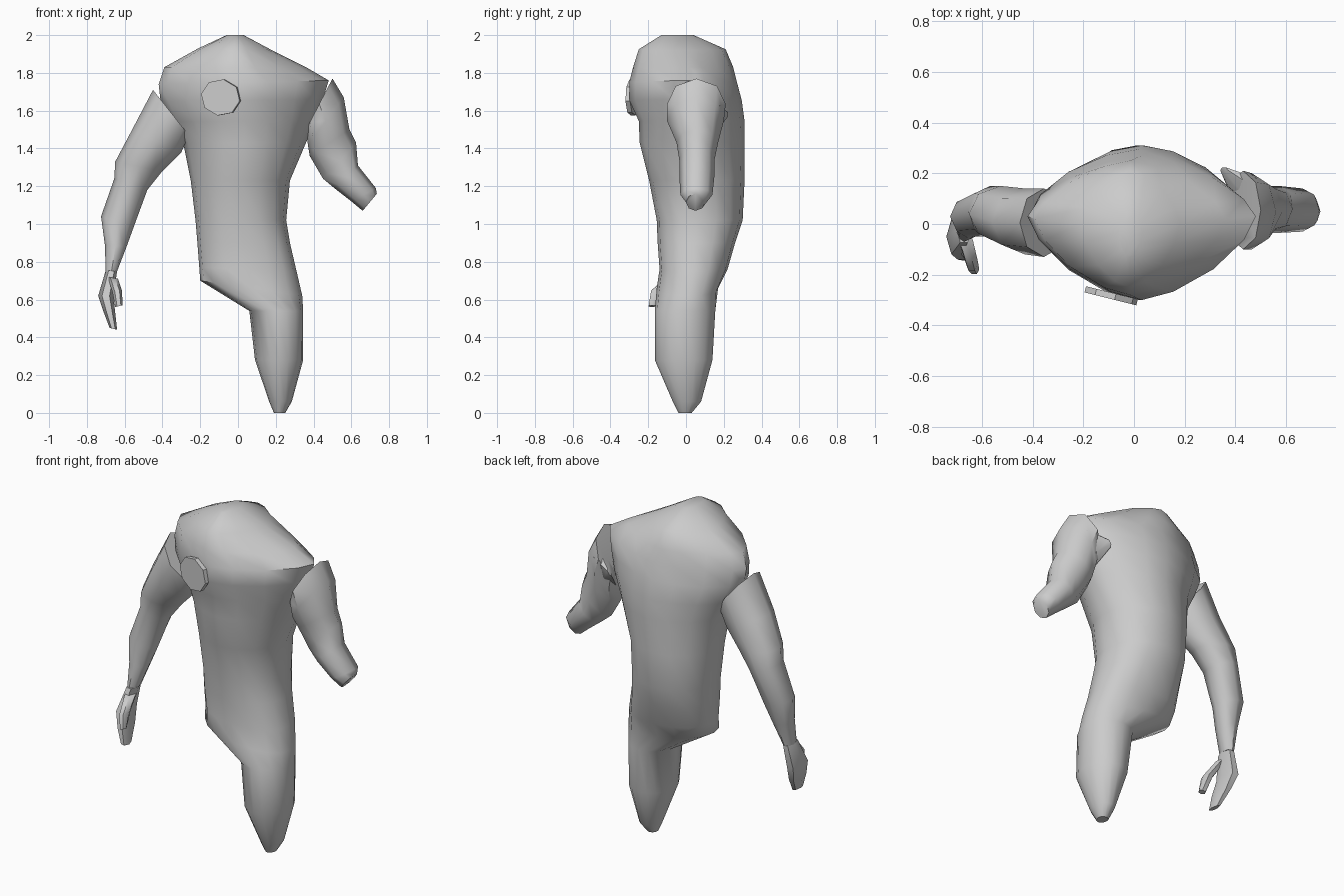
import bpy, bmesh
from math import sin, cos, pi, radians


def loft(name, rings, sides=16, angle=50):
    """Each ring: x0, z0 -> x1, z1 (tilted diameter), y0..y1, y of widest point, exponent."""
    bm = bmesh.new()
    loops = []
    for x0, z0, x1, z1, y0, y1, yc, p in rings:
        loop = []
        for i in range(sides):
            a = 2 * pi * i / sides
            c, s = cos(a), sin(a)
            u = abs(c) ** (2 / p) * (1 if c > 0 else -1)
            v = abs(s) ** (2 / p)
            t = (u + 1) / 2
            y = yc + v * ((y1 - yc) if s > 0 else (y0 - yc))
            loop.append(bm.verts.new((x0 + (x1 - x0) * t, y, z0 + (z1 - z0) * t)))
        loops.append(loop)
    for a, b in zip(loops, loops[1:]):
        for i in range(sides):
            j = (i + 1) % sides
            bm.faces.new((a[i], a[j], b[j], b[i]))
    bm.faces.new(loops[0])
    bm.faces.new(loops[-1][::-1])
    bmesh.ops.recalc_face_normals(bm, faces=bm.faces)
    me = bpy.data.meshes.new(name)
    bm.to_mesh(me)
    bm.free()
    ob = bpy.data.objects.new(name, me)
    bpy.context.collection.objects.link(ob)
    smooth(ob, angle)
    return ob


def smooth(ob, angle):
    bpy.ops.object.select_all(action='DESELECT')
    ob.select_set(True)
    bpy.context.view_layer.objects.active = ob
    bpy.ops.object.shade_smooth_by_angle(angle=radians(angle))


def limb(name, rings, sides=8, p=2.0):
    return loft(name, [(*r, (r[4] + r[5]) / 2, p) for r in rings], sides)


# Torso running into the single leg; tilted rings form the cut hip
loft("torso_and_leg", [
    (-0.06, 2.00, 0.03, 2.00, -0.13, 0.04, -0.03, 2.0),
    (-0.21, 1.93, 0.18, 1.92, -0.25, 0.21, 0.00, 1.6),
    (-0.39, 1.83, 0.36, 1.83, -0.28, 0.25, 0.02, 1.5),
    (-0.42, 1.74, 0.48, 1.76, -0.30, 0.27, 0.03, 1.5),
    (-0.41, 1.65, 0.45, 1.66, -0.30, 0.295, 0.04, 1.6),
    (-0.35, 1.54, 0.41, 1.55, -0.25, 0.31, 0.05, 1.7),
    (-0.29, 1.43, 0.36, 1.43, -0.245, 0.31, 0.05, 1.8),
    (-0.25, 1.23, 0.275, 1.23, -0.195, 0.31, 0.06, 2.0),
    (-0.225, 1.02, 0.255, 1.02, -0.155, 0.30, 0.06, 2.2),
    (-0.215, 0.90, 0.275, 0.90, -0.15, 0.26, 0.05, 2.3),
    (-0.205, 0.77, 0.31, 0.75, -0.14, 0.22, 0.04, 2.3),
    (-0.20, 0.70, 0.34, 0.62, -0.155, 0.17, 0.02, 2.2),
    (0.06, 0.54, 0.345, 0.54, -0.165, 0.155, 0.00, 2.0),
    (0.09, 0.28, 0.345, 0.28, -0.165, 0.14, -0.01, 2.0),
    (0.165, 0.06, 0.285, 0.06, -0.07, 0.08, 0.00, 2.0),
    (0.19, 0.00, 0.25, 0.00, -0.04, 0.03, 0.00, 2.0),
])

# Short arm stump
limb("stump_arm", [
    (0.36, 1.50, 0.50, 1.77, -0.10, 0.21),
    (0.37, 1.42, 0.56, 1.67, -0.10, 0.20),
    (0.38, 1.36, 0.59, 1.50, -0.05, 0.17),
    (0.45, 1.24, 0.625, 1.43, -0.035, 0.15),
    (0.51, 1.19, 0.635, 1.31, -0.035, 0.15),
    (0.60, 1.12, 0.73, 1.19, -0.03, 0.14),
    (0.66, 1.07, 0.735, 1.16, 0.00, 0.10),
])
# Sleeve point behind the stump shoulder
limb("stump_sleeve_point", [
    (0.34, 1.56, 0.37, 1.60, 0.20, 0.225),
    (0.38, 1.46, 0.52, 1.68, 0.04, 0.19),
], 6)

# Full arm
limb("full_arm", [
    (-0.45, 1.71, -0.26, 1.47, -0.13, 0.14),
    (-0.56, 1.50, -0.30, 1.38, -0.12, 0.14),
    (-0.65, 1.33, -0.40, 1.28, -0.07, 0.15),
    (-0.655, 1.24, -0.48, 1.18, -0.05, 0.15),
    (-0.725, 1.04, -0.55, 0.99, -0.05, 0.11),
    (-0.705, 0.89, -0.59, 0.88, -0.06, 0.07),
    (-0.70, 0.75, -0.64, 0.75, -0.07, 0.03),
])
# Hand and thumb
limb("hand", [
    (-0.70, 0.755, -0.64, 0.75, -0.08, 0.03),
    (-0.74, 0.62, -0.66, 0.62, -0.13, 0.03),
    (-0.71, 0.53, -0.65, 0.53, -0.15, -0.01),
    (-0.68, 0.45, -0.64, 0.44, -0.15, -0.07),
], 6)
limb("thumb", [
    (-0.69, 0.72, -0.635, 0.71, -0.11, -0.02),
    (-0.665, 0.64, -0.615, 0.65, -0.19, -0.11),
    (-0.65, 0.56, -0.61, 0.57, -0.20, -0.16),
], 6)

# Chest plate
bpy.ops.mesh.primitive_cylinder_add(vertices=8, radius=1, depth=1,
                                    location=(-0.09, -0.283, 1.67),
                                    rotation=(radians(90), radians(10), radians(-14)))
plate = bpy.context.object
plate.name = "chest_plate"
plate.scale = (0.107, 0.097, 0.025)
smooth(plate, 30)
